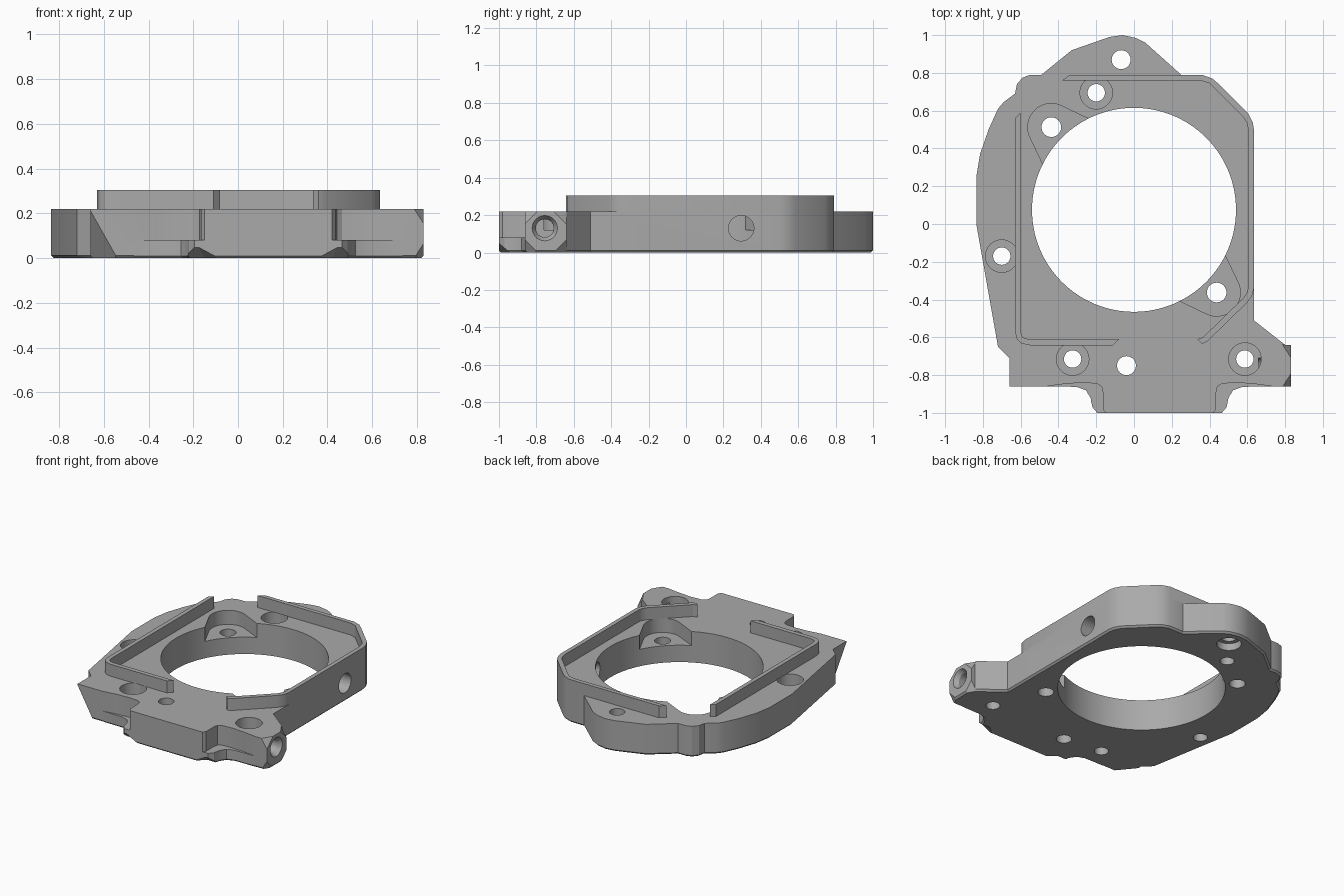
import bpy
import bmesh
from math import cos, sin, pi, radians
from mathutils import Matrix, Vector

cube = bpy.data.objects.get("Cube")
if cube:
    bpy.data.objects.remove(cube, do_unlink=True)

PLATE_TOP = 0.22
RIM_TOP = 0.305
BORE = Vector((0, 0.075))
TAB_X = 0.135

metal = bpy.data.materials.new("machined_grey")
metal.use_nodes = True
grey = (0.4, 0.4, 0.4, 1)
metal.diffuse_color = grey
metal.node_tree.nodes["Principled BSDF"].inputs["Base Color"].default_value = grey


def finish(bm, name):
    """Turn a bmesh into a named, coloured object."""
    bmesh.ops.recalc_face_normals(bm, faces=bm.faces)
    mesh = bpy.data.meshes.new(name)
    bm.to_mesh(mesh)
    bm.free()
    mesh.materials.append(metal)
    obj = bpy.data.objects.new(name, mesh)
    bpy.context.collection.objects.link(obj)
    return obj


def prism(name, outline, bottom, top, bevel=0):
    """Extrude an outline upward, optionally chamfering its lower edge."""
    bm = bmesh.new()
    face = bm.faces.new([bm.verts.new((x, y, bottom)) for x, y in outline])
    lower = list(face.edges)
    result = bmesh.ops.extrude_face_region(bm, geom=[face], use_keep_orig=True)
    raised = [v for v in result["geom"] if isinstance(v, bmesh.types.BMVert)]
    bmesh.ops.translate(bm, verts=raised, vec=(0, 0, top - bottom))
    bmesh.ops.recalc_face_normals(bm, faces=bm.faces)
    if bevel:
        bmesh.ops.bevel(bm, geom=lower, offset=bevel, segments=1,
                        affect='EDGES', profile=0.5)
    return finish(bm, name)


def hull(name, points):
    """Convex solid around a few points."""
    bm = bmesh.new()
    for p in points:
        bm.verts.new(p)
    result = bmesh.ops.convex_hull(bm, input=bm.verts)
    spare = [v for v in result["geom_interior"] if isinstance(v, bmesh.types.BMVert)]
    bmesh.ops.delete(bm, geom=spare, context='VERTS')
    return finish(bm, name)


def cylinder(name, centre, radius, length, axis='Z', end_radius=None, sides=40):
    """Cylinder or cone starting at centre and running along +axis."""
    bm = bmesh.new()
    end = radius if end_radius is None else end_radius
    bmesh.ops.create_cone(bm, cap_ends=True, segments=sides, radius1=radius,
                          radius2=end, depth=length,
                          matrix=Matrix.Translation((0, 0, length / 2)))
    if axis == 'X':
        bmesh.ops.rotate(bm, verts=bm.verts, matrix=Matrix.Rotation(pi / 2, 3, 'Y'))
    bmesh.ops.translate(bm, verts=bm.verts, vec=centre)
    return finish(bm, name)


def combine(target, tool, operation='DIFFERENCE'):
    """Apply a boolean and remove the tool."""
    tool.hide_render = True
    mod = target.modifiers.new("shape", 'BOOLEAN')
    mod.operation = operation
    mod.solver = 'EXACT'
    mod.object = tool
    bpy.context.view_layer.objects.active = target
    bpy.ops.object.modifier_apply(modifier=mod.name)
    bpy.data.objects.remove(tool, do_unlink=True)


def smooth(obj):
    bpy.ops.object.select_all(action='DESELECT')
    obj.select_set(True)
    bpy.context.view_layer.objects.active = obj
    bpy.ops.object.shade_smooth_by_angle(angle=radians(25))


def both_sides(half):
    """Mirror a half outline about the middle of the front tab."""
    left = [(TAB_X - x, y) for x, y in half]
    return left + [(TAB_X + x, y) for x, y in reversed(half)]


# Main plate with the narrow upper tab
upper_tab = both_sides([(0.6, -0.86), (0.5, -0.846), (0.41, -0.84), (0.33, -0.845),
                        (0.307, -0.86), (0.3, -0.89), (0.3, -0.98), (0.285, -1)])
outline = [(-0.66, -0.86)] + upper_tab + [
    (0.83, -0.86), (0.83, -0.64), (0.8, -0.64), (0.635, -0.51), (0.635, 0.5),
    (0.628, 0.54), (0.605, 0.585), (0.45, 0.74), (0.415, 0.77), (0.36, 0.79),
    (0.25, 0.79), (0.06, 0.96), (0.01, 0.985), (-0.06, 1), (-0.13, 0.99),
    (-0.33, 0.92), (-0.49, 0.79), (-0.55, 0.79), (-0.59, 0.775), (-0.62, 0.74),
    (-0.63, 0.69), (-0.69, 0.645), (-0.72, 0.61), (-0.77, 0.5), (-0.815, 0.37),
    (-0.835, 0.25), (-0.835, 0), (-0.72, -0.65), (-0.66, -0.71)]
plate = prism("base_plate", outline, 0, PLATE_TOP, 0.012)

# Wider ledge under the tab
ledge = both_sides([(0.6, -0.8), (0.6, -0.86), (0.44, -0.862), (0.39, -0.88),
                    (0.365, -0.92), (0.355, -0.97), (0.33, -1)])
combine(plate, prism("tab_ledge", ledge, 0, 0.08, 0.01), 'UNION')

# Sloped relief under both tab corners
for side in (-1, 1):
    relief = [(0.45, -1.02, 0.06), (0.32, -1.02, 0.065), (0.18, -1.02, -0.01),
              (0.45, -1.02, -0.01), (0.45, -0.93, -0.01), (0.28, -0.93, -0.01)]
    combine(plate, hull("tab_relief", [(TAB_X + side * x, y, z) for x, y, z in relief]))

# Undercut on the front outer corner
combine(plate, hull("corner_undercut", [
    (-0.66, -0.865, PLATE_TOP), (-0.53, -0.865, -0.01), (-0.665, -0.7, -0.01),
    (-0.7, -0.9, PLATE_TOP), (-0.7, -0.9, -0.01), (-0.6, -0.9, -0.01)]))

# Clipped corners on the side lug
for y, dy in ((-0.86, 1), (-0.64, -1)):
    for z, dz in ((0, 1), (PLATE_TOP, -1)):
        corner = Vector((0.831, y - dy * 0.001, z - dz * 0.001))
        offsets = [(0, 0, 0), (-0.045, 0, 0), (0, dy * 0.07, 0), (0, 0, dz * 0.07)]
        # Push the clip slightly outside the lug so the cut is clean
        points = [corner + Vector(o) for o in offsets]
        combine(plate, hull("lug_clip", points))

# Large central bore
combine(plate, cylinder("bore", (*BORE, -0.1), 0.54, 0.6, sides=128))

# Two teardrop pockets opening into the bore, each with a screw hole
for angle in (radians(135), radians(-45)):
    turn = Matrix.Rotation(angle, 2)
    arc = [(0.619 + 0.125 * cos(a * pi / 24), 0.125 * sin(a * pi / 24))
           for a in range(-9, 10)]
    drop = [BORE + turn @ Vector(p) for p in [(0.4, -0.21)] + arc + [(0.4, 0.21)]]
    combine(plate, prism("pocket", drop, 0.12, 0.4))
    hole = BORE + turn @ Vector((0.619, 0))
    combine(plate, cylinder("pocket_hole", (*hole, -0.1), 0.052, 0.5))

# Counterbored screw holes
for x, y in ((-0.2, 0.695), (-0.7, -0.17), (-0.325, -0.715), (0.587, -0.715)):
    combine(plate, cylinder("screw_hole", (x, y, -0.1), 0.046, 0.5))
    combine(plate, cylinder("counterbore", (x, y, 0.12), 0.086, 0.3))

# Plain through holes
for x, y in ((-0.068, 0.87), (-0.04, -0.75)):
    combine(plate, cylinder("through_hole", (x, y, -0.1), 0.05, 0.5))
combine(plate, cylinder("rear_recess", (-0.068, 0.87, -0.1), 0.08, 0.15))

# Cross hole through the side wall and threaded port in the lug
combine(plate, cylinder("cross_hole", (0.4, 0.295, 0.13), 0.068, 0.4, 'X'))
combine(plate, cylinder("lug_port", (0.66, -0.755, 0.13), 0.048, 0.3, 'X'))
combine(plate, cylinder("lug_countersink", (0.8, -0.755, 0.13), 0.048, 0.031, 'X', 0.068))
smooth(plate)

# Thin raised rim, in two runs: outer edge out, inner edge back
rim_left = prism("rim_left", [
    (-0.63, 0.56), (-0.63, -0.57), (-0.62, -0.61), (-0.595, -0.633), (-0.55, -0.642),
    (-0.11, -0.642), (-0.08, -0.61), (-0.56, -0.61), (-0.59, -0.6), (-0.6, -0.57),
    (-0.6, 0.59)], PLATE_TOP, RIM_TOP)
rim_right = prism("rim_right", [
    (-0.34, 0.79), (0.36, 0.79), (0.415, 0.77), (0.45, 0.74), (0.605, 0.585),
    (0.628, 0.54), (0.635, 0.5), (0.635, -0.34), (0.625, -0.38), (0.6, -0.415),
    (0.39, -0.62), (0.36, -0.635), (0.335, -0.61), (0.365, -0.6), (0.58, -0.39),
    (0.6, -0.36), (0.605, -0.33), (0.605, 0.5), (0.598, 0.535), (0.58, 0.565),
    (0.43, 0.715), (0.4, 0.745), (0.35, 0.76), (-0.38, 0.76)], PLATE_TOP, RIM_TOP)
for rim in (rim_left, rim_right):
    smooth(rim)
